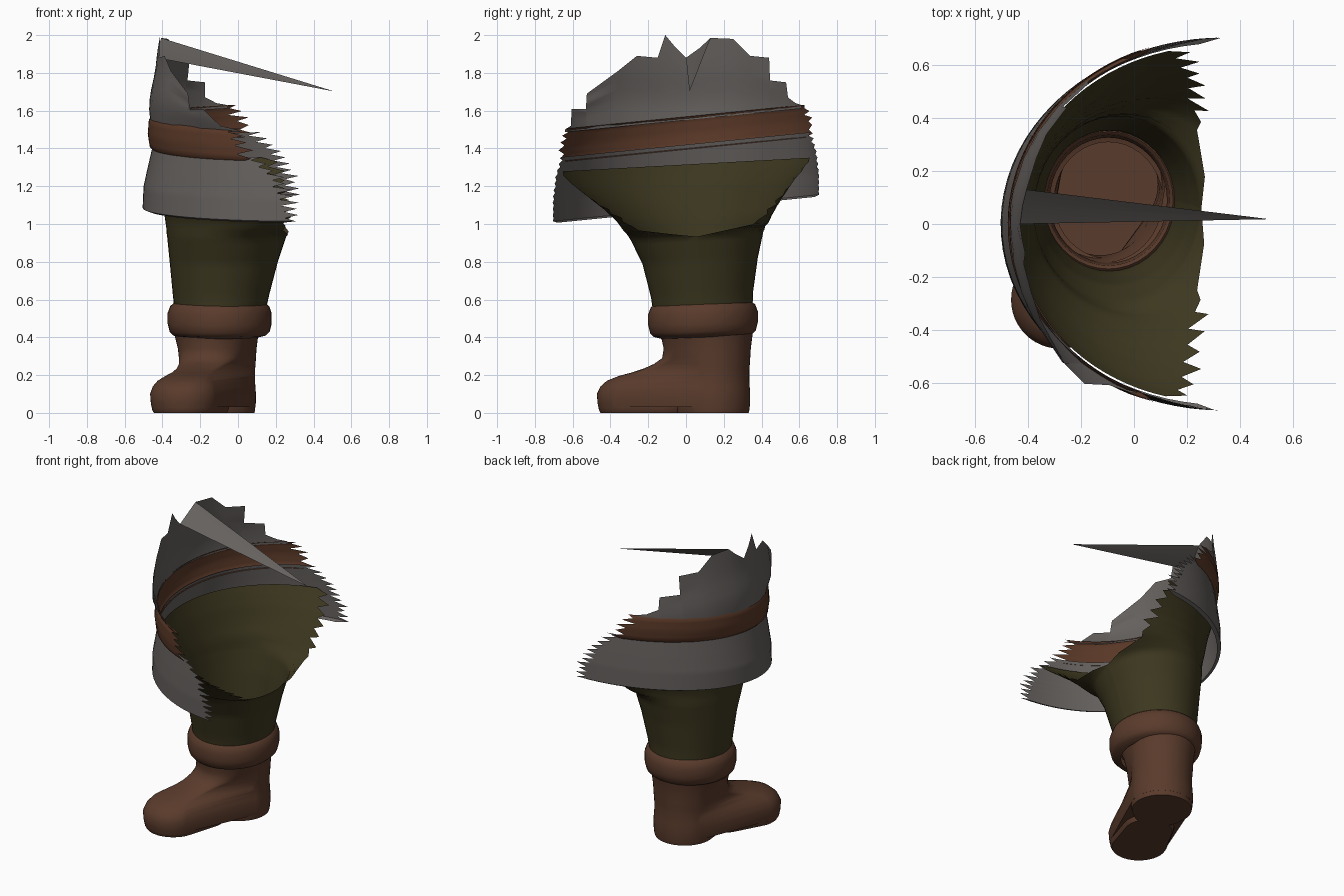
import bpy, bmesh, math, random
from math import sin, cos, pi
random.seed(4)


def material(name, rgb):
    m = bpy.data.materials.new(name)
    m.diffuse_color = (*rgb, 1)
    return m


leather = material("boot brown", (0.102, 0.044, 0.025))
belt_mat = material("belt brown", (0.100, 0.039, 0.020))
olive = material("trouser olive", (0.047, 0.039, 0.014))
grey = material("shirt grey", (0.130, 0.118, 0.112))


def loft(name, rings, mat, closed=True, cap=False, angle=50):
    """Skin a list of equally long rings, bottom to top, counter-clockwise."""
    bm = bmesh.new()
    vs = [[bm.verts.new(p) for p in r] for r in rings]
    n = len(vs[0])
    for a, b in zip(vs, vs[1:]):
        for i in range(n if closed else n - 1):
            j = (i + 1) % n
            bm.faces.new((a[i], a[j], b[j], b[i]))
    if cap:
        bm.faces.new(vs[0][::-1])
    me = bpy.data.meshes.new(name)
    bm.to_mesh(me)
    bm.free()
    ob = bpy.data.objects.new(name, me)
    bpy.context.collection.objects.link(ob)
    me.materials.append(mat)
    bpy.ops.object.select_all(action='DESELECT')
    ob.select_set(True)
    bpy.context.view_layer.objects.active = ob
    bpy.ops.object.shade_smooth_by_angle(angle=math.radians(angle))
    return ob


def resample(rows, step):
    """Linear in-betweens of rows whose first entry is z."""
    out = []
    for a, b in zip(rows, rows[1:]):
        n = max(1, round(abs(b[0] - a[0]) / step))
        out += [[p + (q - p) * k / n for p, q in zip(a, b)] for k in range(n)]
    return out + [list(rows[-1])]


def torn_shell(name, rows, mat, step, jag, tilt=0.0, seg=40, calm_below=0.0):
    """Elliptic wall open towards +x. Rows: z, cx, cy, rx, ry, x of the torn edge."""
    rings = []
    for k, (z, cx, cy, rx, ry, lim) in enumerate(resample(rows, step)):
        ends = []
        for _ in range(2):
            j = jag * random.uniform(0.5, 1.2) * (0.25 if z < calm_below else 1)
            x = lim + (j if k % 2 else -j)
            ends.append(math.acos(max(-1, min(1, (x - cx) / rx))))
        a0, a1 = ends[0], 2 * pi - ends[1]
        ring = []
        for i in range(seg + 1):
            a = a0 + (a1 - a0) * i / seg
            y = cy + ry * sin(a)
            ring.append((cx + rx * cos(a), y, z + tilt * y))
        rings.append(ring)
    return loft(name, rings, mat, closed=False)


HEEL = (-0.095, 0.15)
TOE_DIR = (-0.39, -0.92)


def foot_ring(z, s0, r0, s1, r1, n=48):
    """Outline around two circles placed along the foot direction."""
    ring = []
    for i in range(n):
        nx, ny = cos(2 * pi * i / n), sin(2 * pi * i / n)
        cands = []
        for s, r in ((s0, r0), (s1, r1)):
            c = (HEEL[0] + TOE_DIR[0] * s, HEEL[1] + TOE_DIR[1] * s)
            cands.append((c[0] * nx + c[1] * ny + r, c[0] + r * nx, c[1] + r * ny))
        _, x, y = max(cands)
        ring.append((x, y, z))
    return ring


# boot upper: z, heel radius, toe distance, toe radius
boot = [(0.03, 0.187, 0.475, 0.177), (0.05, 0.189, 0.475, 0.181), (0.10, 0.190, 0.475, 0.185),
        (0.14, 0.187, 0.465, 0.175), (0.17, 0.185, 0.45, 0.155), (0.195, 0.185, 0.41, 0.130),
        (0.215, 0.185, 0.34, 0.120), (0.235, 0.186, 0.27, 0.124), (0.26, 0.188, 0.19, 0.143),
        (0.29, 0.190, 0.11, 0.175), (0.34, 0.193, 0.085, 0.190), (0.42, 0.203, 0.08, 0.212),
        (0.46, 0.212, 0.075, 0.230)]
loft("boot", [foot_ring(z, 0, h, l, r) for z, h, l, r in boot], leather, cap=True)
# sole and heel blocks with the arch between them
loft("front_sole", [foot_ring(z, 0.28, r - 0.02, 0.475, r)
                    for z, r in ((0, 0.165), (0.015, 0.174), (0.03, 0.1765))], leather, cap=True)
loft("heel_block", [foot_ring(z, 0, r, 0.04, r - 0.02)
                    for z, r in ((0, 0.182), (0.015, 0.1855), (0.03, 0.1865))], leather, cap=True)
# rolled boot cuff
cuff = [(0.40, 0.205), (0.41, 0.245), (0.43, 0.265), (0.47, 0.275), (0.53, 0.275),
        (0.565, 0.262), (0.58, 0.245), (0.57, 0.232), (0.53, 0.228), (0.46, 0.222)]
loft("boot_cuff", [[(-0.097 + r * cos(2 * pi * i / 40), 0.09 + (r + 0.015) * sin(2 * pi * i / 40),
                     z + 0.008 * sin(2 * pi * i / 40)) for i in range(40)] for z, r in cuff], leather)

# trouser leg widening into the torn hip
torn_shell("trouser_leg", [
    (0.53, -0.095, 0.09, 0.240, 0.262, 9), (0.62, -0.090, 0.085, 0.255, 0.270, 9),
    (0.80, -0.075, 0.075, 0.287, 0.305, 9), (0.93, -0.060, 0.058, 0.315, 0.350, 9),
    (0.95, -0.045, 0.056, 0.333, 0.361, 0.26), (0.98, 0.005, 0.053, 0.385, 0.382, 0.25),
    (1.03, 0.06, 0.048, 0.447, 0.412, 0.24), (1.10, 0.10, 0.035, 0.500, 0.468, 0.235),
    (1.20, 0.19, 0.01, 0.612, 0.562, 0.22), (1.27, 0.27, 0.0, 0.710, 0.635, 0.19),
    (1.315, 0.30, 0.0, 0.750, 0.672, 0.16)],
    olive, 0.028, 0.04, tilt=0.055, calm_below=1.05)

# shirt hem hanging over the hip
torn_shell("shirt_hem", [
    (1.075, 0.34, 0, 0.820, 0.685, 0.28), (1.085, 0.34, 0, 0.845, 0.705, 0.28),
    (1.20, 0.34, 0, 0.840, 0.706, 0.27), (1.30, 0.32, 0, 0.798, 0.697, 0.21),
    (1.42, 0.30, 0, 0.750, 0.685, 0.09)], grey, 0.016, 0.045, tilt=0.1)

# belt, its edges turned in to meet the shirt
torn_shell("belt", [
    (1.395, 0.30, 0, 0.750, 0.682, 0.05), (1.412, 0.30, 0, 0.768, 0.70, 0.04),
    (1.48, 0.30, 0, 0.778, 0.705, 0.02), (1.55, 0.30, 0, 0.772, 0.70, -0.02),
    (1.568, 0.30, 0, 0.757, 0.688, -0.04)], belt_mat, 0.02, 0.045, tilt=0.1)

# shirt remnant: y and height of its torn top
tops = [(0.61, 1.63), (0.58, 1.64), (0.54, 1.67), (0.53, 1.75), (0.445, 1.76), (0.44, 1.88),
        (0.34, 1.89), (0.25, 1.98), (0.13, 1.985), (0.07, 1.93), (0.0, 1.88), (-0.06, 1.94),
        (-0.11, 2.0), (-0.15, 1.88), (-0.26, 1.89), (-0.36, 1.81), (-0.525, 1.69),
        (-0.53, 1.61), (-0.605, 1.61), (-0.61, 1.52), (-0.64, 1.50)]


def shirt_point(y, z):
    """Point on the shirt wall, fuller at the front where the chest swells."""
    rx = 0.757 + 0.015 * sin(max(0, min(1, (z - 1.5) / 0.3)) * pi) - 0.1 * max(0, z - 1.62)
    swell = max(0, min(1, (z - (1.55 + 0.1 * y)) / 0.12))
    ry = 0.69 + 0.09 * swell if y < 0 else 0.69 - 0.05 * max(0, z - 1.6)
    return (0.30 - rx * math.sqrt(max(0, 1 - (y / ry) ** 2)), y, z)


rows = []
for k in range(7):
    ring = []
    for y, top in tops:
        low = 1.55 + 0.1 * y
        ring.append(shirt_point(y, low + (top - low) * k / 6))
    rows.append(ring)
loft("shirt_remnant", rows, grey, closed=False, angle=60)

# long loose shred reaching across from the shirt's top edge
loft("long_shred", [[shirt_point(0.0, 1.88), shirt_point(0.07, 1.93), shirt_point(0.13, 1.985)],
                    [(0.498, 0.018, 1.704), (0.499, 0.019, 1.7045), (0.5, 0.02, 1.705)]],
     grey, closed=False)
